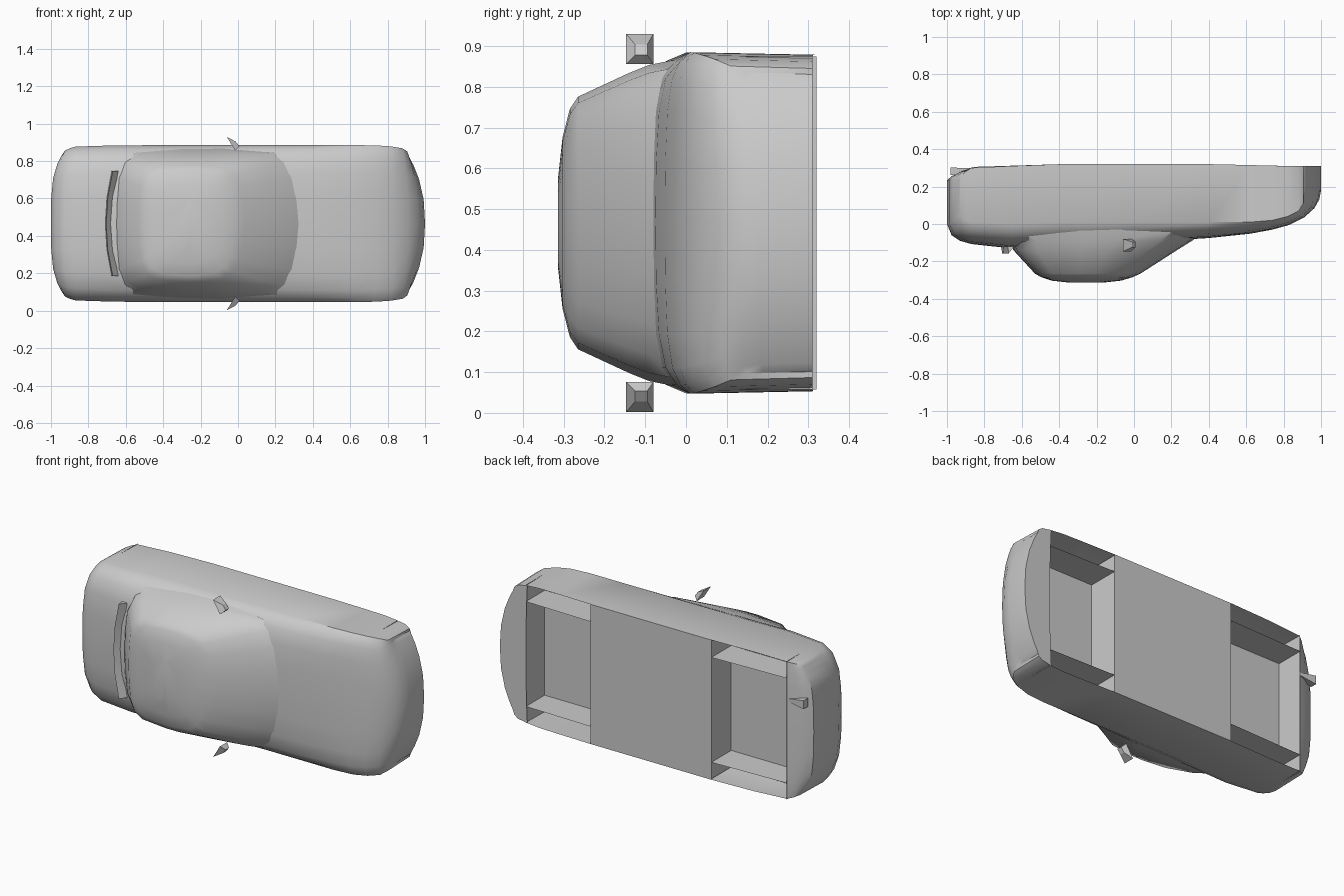
import bpy, bmesh

if "Cube" in bpy.data.objects:
    bpy.data.objects.remove(bpy.data.objects["Cube"])

ZC = 0.466  # car lies on its side: x length, y height (roof at -y), z width


def make(name, verts, faces, smooth=35):
    bm = bmesh.new()
    vs = [bm.verts.new(v) for v in verts]
    for f in faces:
        bm.faces.new([vs[i] for i in f])
    bmesh.ops.recalc_face_normals(bm, faces=bm.faces)
    me = bpy.data.meshes.new(name)
    bm.to_mesh(me)
    bm.free()
    ob = bpy.data.objects.new(name, me)
    bpy.context.collection.objects.link(ob)
    if smooth:
        bpy.ops.object.select_all(action='DESELECT')
        ob.select_set(True)
        bpy.context.view_layer.objects.active = ob
        bpy.ops.object.shade_smooth_by_angle(angle=smooth * 3.14159 / 180)
    return ob


def loft_faces(rings, n):
    return [(r * n + i, r * n + (i + 1) % n, (r + 1) * n + (i + 1) % n, (r + 1) * n + i)
            for r in range(rings - 1) for i in range(n)]


# Body shell: stations (x, half width, top y, belt y, bottom y, end bow)
ST = [(-1.0, .375, .0, .07, .235, .065), (-.975, .39, -.06, .04, .255, .05),
      (-.93, .402, -.09, .02, .28, .03), (-.87, .411, -.107, .01, .30, .0),
      (-.66, .418, -.13, .0, .31, 0), (-.39, .419, -.12, .01, .32, 0),
      (0, .419, -.10, .01, .32, 0), (.4, .419, -.075, .01, .32, 0),
      (.62, .419, -.052, .01, .315, 0), (.74, .418, -.03, .02, .312, 0),
      (.83, .412, -.005, .04, .31, .01), (.91, .402, .035, .07, .31, .03),
      (.965, .385, .085, .11, .31, .06), (.99, .37, .13, .15, .31, .085),
      (1.0, .365, .18, .19, .31, .09)]
ZF = [0, .35, .65, .85, .95, 1]
YF = [0, .02, .1, .3, .62, 1]
HALF = [(-z, y) for z, y in zip(ZF[:0:-1], YF[:0:-1])] + list(zip(ZF, YF))
N = len(HALF)
verts = []
for x, hw, yt, yb, bot, bow in ST:
    p = 4 if x < 0 else 2.4
    sign = 1 if x < 0 else -1
    for z, f in HALF:
        verts.append((x + sign * bow * abs(z) ** p, yt + (yb - yt) * f, ZC + z * hw))
    for z, f in reversed(HALF):
        verts.append((x + sign * bow * abs(z) ** p, bot, ZC + z * hw * .985))
R = 2 * N
WELLS = [(-.87, -.39), (.4, .83)]
faces = []
for r in range(len(ST) - 1):
    xm = (ST[r][0] + ST[r + 1][0]) / 2
    open_below = any(a < xm < b for a, b in WELLS)
    for i in range(R):
        if open_below and N <= i < R - 1:
            continue
        j = (i + 1) % R
        faces.append((r * R + i, r * R + j, (r + 1) * R + j, (r + 1) * R + i))
for base in (0, (len(ST) - 1) * R):
    faces += [(base + i, base + i + 1, base + R - 2 - i, base + R - 1 - i) for i in range(N - 1)]
make("car_body", verts, faces)

# Cabin: rings (y, front x, rear x, half width, corner rounding)
CAB = [(-.03, .39, -.76, .40, 1), (-.09, .31, -.665, .388, 1), (-.14, .23, -.645, .368, .9),
       (-.265, .035, -.53, .31, .65), (-.285, -.01, -.495, .28, .65),
       (-.303, -.07, -.44, .21, .6), (-.314, -.17, -.34, .11, .4)]
verts = []
for y, xf, xr, hw, k in CAB:
    half = [(xf, 0), (xf - .012 * k, .32), (xf - .045 * k, .63), (xf - .10 * k, .83),
            (xf - .17 * k, .95), ((2 * xf + xr) / 3 - .08 * k, 1), ((xf + 2 * xr) / 3 + .08 * k, 1),
            (xr + .14 * k, .96), (xr + .06 * k, .85), (xr + .02 * k, .65), (xr + .005 * k, .32), (xr, 0)]
    ring = half + [(x, -z) for x, z in half[-2:0:-1]]
    verts += [(x, y, ZC + z * hw) for x, z in ring]
C = len(ring)
make("cabin", verts, loft_faces(len(CAB), C) + [tuple(range((len(CAB) - 1) * C, len(CAB) * C))])

# Rear lip: thin bowed wedge below the rear window
verts = []
for t in (-1, -.5, 0, .5, 1):
    x, z = -.705 + .035 * t * t, ZC + .28 * t
    verts += [(x, -.157, z), (x + .03, -.12, z), (x - .005, -.12, z)]
make("rear_lip", verts, loft_faces(5, 3) + [(0, 1, 2), (12, 13, 14)])

# Wheel wells: ceiling, end walls and inner side sheets
TOP = .135
for name, (a, b) in zip(("rear_well", "front_well"), WELLS):
    w, low = .408, (.305 if a < 0 else .31)
    sec = [(a, low if a < 0 else .32), (a, TOP), (b, TOP), (b, .32 if a < 0 else low)]
    verts = [(x, y, ZC + s * w) for s in (-1, 1) for x, y in sec]
    make(name, verts, [(i, i + 1, i + 5, i + 4) for i in range(3)], 0)
    for s in (-1, 1):
        make(name + "_inner_wall", [(x, y, ZC + s * .31) for x, y in sec], [(0, 1, 2, 3)], 0)

# Door mirrors: tilted glass plane tapering to a small nose
BOX = [(0, 1, 2, 3), (4, 5, 6, 7), (0, 1, 5, 4), (1, 2, 6, 5), (2, 3, 7, 6), (3, 0, 4, 7)]


def frustum(name, a, b, ya, yb, s=1):
    verts = []
    for (p, q), (y0, y1) in ((a, ya), (b, yb)):
        verts += [(p[0], y0, ZC + s * p[1]), (p[0], y1, ZC + s * p[1]),
                  (q[0], y1, ZC + s * q[1]), (q[0], y0, ZC + s * q[1])]
    make(name, verts, BOX, 0)


for s in (-1, 1):
    frustum("door_mirror", ((-.06, .464), (-.015, .39)), ((-.012, .438), (.008, .412)),
            (-.147, -.08), (-.125, -.095), s)

# Exhaust tip: small flared pipe
frustum("exhaust", ((-.98, .155), (-.98, .205)), ((-.87, .172), (-.87, .188)),
        (.262, .302), (.275, .298))
